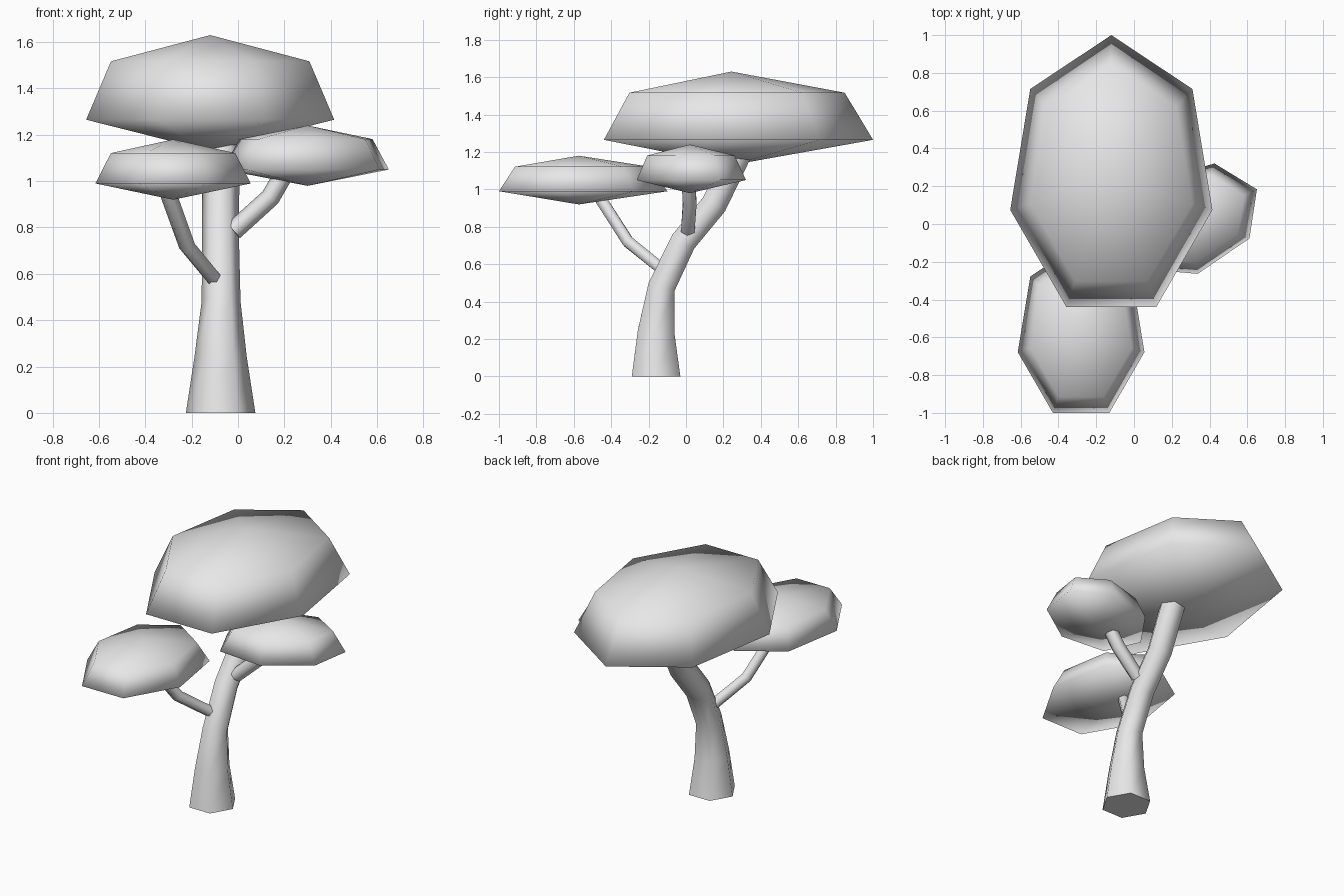
import bpy, bmesh
from math import sin, cos, tau, radians
from mathutils import Vector, Matrix

cube = bpy.data.objects.get("Cube")
if cube:
    bpy.data.objects.remove(cube)

grey = bpy.data.materials.new("plain_grey")
grey.use_nodes = True
grey.diffuse_color = (0.8, 0.8, 0.8, 1)
grey.node_tree.nodes["Principled BSDF"].inputs["Base Color"].default_value = (0.8, 0.8, 0.8, 1)


def make_object(name, bm, inward=False):
    bmesh.ops.recalc_face_normals(bm, faces=bm.faces)
    if inward:
        bmesh.ops.reverse_faces(bm, faces=bm.faces)
    mesh = bpy.data.meshes.new(name)
    bm.to_mesh(mesh)
    bm.free()
    mesh.materials.append(grey)
    obj = bpy.data.objects.new(name, mesh)
    bpy.context.collection.objects.link(obj)
    return obj


def bridge(bm, lower, upper):
    n = len(lower)
    for i in range(n):
        j = (i + 1) % n
        bm.faces.new((lower[i], lower[j], upper[j], upper[i])).smooth = True


def limb(name, path, radii, sides=6):
    """Tapered six-sided tube along a bent path, with flat end caps."""
    bm = bmesh.new()
    pts = [Vector(p) for p in path]
    rings = []
    for i, (p, r) in enumerate(zip(pts, radii)):
        before = (p - pts[i - 1]).normalized() if i else Vector()
        after = (pts[i + 1] - p).normalized() if i + 1 < len(pts) else Vector()
        t = (before + after).normalized()
        u = Vector((1, 0, 0))
        u = (u - t * u.dot(t)).normalized()
        v = t.cross(u)
        rings.append([bm.verts.new(p + r * (u * cos(tau * k / sides) + v * sin(tau * k / sides)))
                      for k in range(sides)])
    for a, b in zip(rings, rings[1:]):
        bridge(bm, a, b)
    bm.faces.new(rings[0])
    bm.faces.new(rings[-1])
    return make_object(name, bm)


def canopy_shell(name, centre, size, turn, inward=False, sides=7):
    """Seven-sided cushion: shallow cone below, sloped wall, shallow cone on top."""
    rx, ry, height = size
    bm = bmesh.new()

    def ring(scale, z):
        return [bm.verts.new((scale * rx * sin(tau * k / sides),
                              scale * ry * cos(tau * k / sides), z)) for k in range(sides)]

    rim, shoulder = ring(1, 0), ring(0.8, 0.69 * height)
    bridge(bm, rim, shoulder)
    for loop, z in ((rim, -0.37 * height), (shoulder, height)):
        tip = bm.verts.new((0, 0, z))
        for i in range(sides):
            bm.faces.new((loop[i], loop[(i + 1) % sides], tip)).smooth = True
    bm.transform(Matrix.Translation(centre) @ Matrix.Rotation(radians(turn), 4, 'Z'))
    return make_object(name, bm, inward)


def canopy(name, centre, size, turn=0):
    # Solid foliage inside a thin outer hull whose faces point inward
    rx, ry, height = size
    canopy_shell(name, centre, (rx * 0.91, ry * 0.92, height * 0.83), turn)
    canopy_shell(name + "_hull", centre, size, turn, inward=True)


# Trunk
limb("trunk",
     [(-0.075, -0.16, 0), (-0.075, -0.16, 0.24), (-0.073, -0.13, 0.48),
      (-0.075, -0.015, 0.72), (-0.075, 0.15, 0.92), (-0.07, 0.28, 1.19)],
     [0.15, 0.113, 0.084, 0.08, 0.08, 0.08])

# Branches
limb("front_branch",
     [(-0.10, -0.13, 0.575), (-0.22, -0.31, 0.72), (-0.31, -0.47, 0.97)],
     [0.036, 0.036, 0.036])
limb("left_branch",
     [(-0.02, 0.01, 0.785), (0.14, 0.02, 0.93), (0.22, 0.01, 1.07)],
     [0.042, 0.042, 0.042])

# Foliage
canopy("top_canopy", (-0.12, 0.243, 1.265), (0.549, 0.757, 0.365))
canopy("front_canopy", (-0.28, -0.573, 0.99), (0.344, 0.474, 0.19))
canopy("left_canopy", (0.30, 0.02, 1.05), (0.28, 0.387, 0.19), -65)
